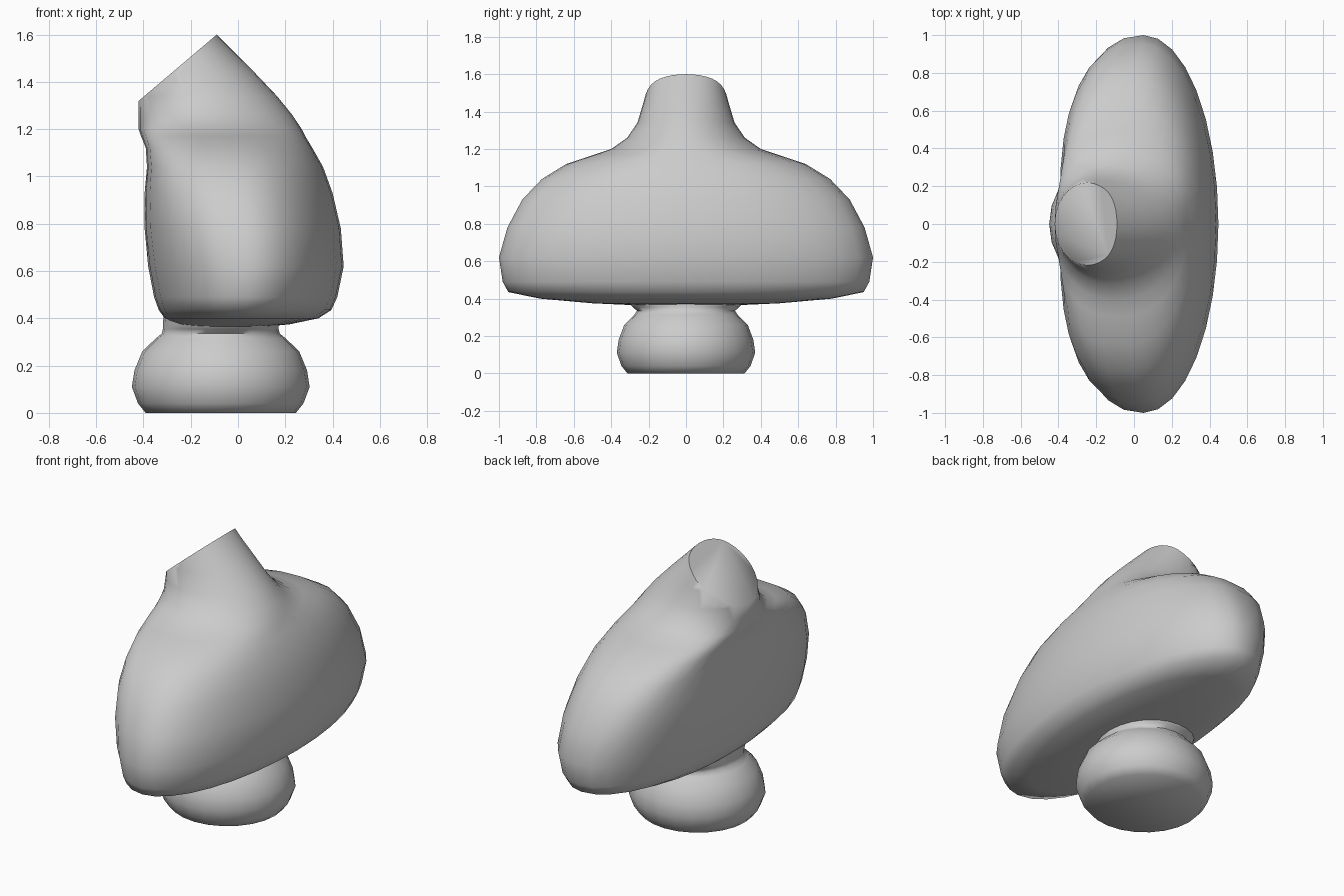
import bpy, bmesh
from math import cos, sin, pi, radians
from mathutils import Vector

if "Cube" in bpy.data.objects:
    bpy.data.objects.remove(bpy.data.objects["Cube"])


def power(v, e):
    return (1 if v >= 0 else -1) * abs(v) ** e


def loft(name, rings, sides, cut=None, angle=75):
    """Stack rings: (z, x_min, x_max, half_y, tip_x, left exponent, right exponent)."""
    bm = bmesh.new()
    loops = []
    for z, x0, x1, w, tip, pl, pr in rings:
        loop = []
        for i in range(sides):
            t = 2 * pi * i / sides
            p = pr if cos(t) > 0 else pl
            c, s = power(cos(t), 2 / p), power(sin(t), 2 / p)
            reach = x1 - tip if c > 0 else tip - x0
            loop.append(bm.verts.new((tip + reach * c, w * s, z)))
        loops.append(loop)
    for a, b in zip(loops, loops[1:]):
        for i in range(sides):
            j = (i + 1) % sides
            bm.faces.new((a[i], a[j], b[j], b[i]))
    bm.faces.new(loops[0][::-1])
    bm.faces.new(loops[-1])
    if cut:
        geom = bm.verts[:] + bm.edges[:] + bm.faces[:]
        bmesh.ops.bisect_plane(bm, geom=geom, plane_co=Vector(cut[0]),
                               plane_no=Vector(cut[1]), clear_outer=True)
        rim = [e for e in bm.edges if e.is_boundary]
        bmesh.ops.holes_fill(bm, edges=rim, sides=0)
    bmesh.ops.recalc_face_normals(bm, faces=bm.faces[:])
    mesh = bpy.data.meshes.new(name)
    bm.to_mesh(mesh)
    bm.free()
    ob = bpy.data.objects.new(name, mesh)
    bpy.context.collection.objects.link(ob)
    bpy.ops.object.select_all(action='DESELECT')
    bpy.context.view_layer.objects.active = ob
    ob.select_set(True)
    bpy.ops.object.shade_smooth_by_angle(angle=radians(angle))
    return ob


# Shouldered torso with a leaning neck, sliced off by a slanted plane
torso_rings = [
    (0.365, -0.22, 0.12, 0.28, -0.06, 2.0, 2.0),
    (0.375, -0.26, 0.22, 0.50, -0.02, 2.1, 2.0),
    (0.40, -0.31, 0.34, 0.78, 0.02, 2.2, 2.0),
    (0.435, -0.335, 0.395, 0.95, 0.03, 2.2, 2.0),
    (0.49, -0.355, 0.42, 0.98, 0.04, 2.2, 2.0),
    (0.62, -0.38, 0.447, 1.0, 0.05, 2.3, 2.0),
    (0.78, -0.395, 0.435, 0.955, 0.04, 2.6, 2.0),
    (0.93, -0.395, 0.40, 0.875, 0.02, 2.9, 2.0),
    (1.04, -0.385, 0.36, 0.77, 0.0, 3.2, 2.05),
    (1.12, -0.39, 0.315, 0.64, -0.03, 3.2, 2.1),
    (1.17, -0.41, 0.285, 0.49, -0.06, 2.7, 2.1),
    (1.20, -0.42, 0.27, 0.40, -0.09, 2.3, 2.05),
    (1.26, -0.42, 0.23, 0.315, -0.13, 2.0, 2.0),
    (1.34, -0.42, 0.165, 0.26, -0.17, 2.0, 2.0),
    (1.44, -0.42, 0.07, 0.23, -0.20, 2.0, 2.0),
    (1.53, -0.42, -0.02, 0.205, -0.23, 2.0, 2.0),
    (1.61, -0.42, -0.10, 0.19, -0.25, 2.0, 2.0),
]
loft("torso", torso_rings, 32, cut=((-0.09, 0, 1.6), (-0.28, 0, 0.33)))

# Squat round knob with a pinched neck: (z, half x, half y)
profile = [(0.0, 0.318, 0.313), (0.04, 0.35, 0.345), (0.11, 0.376, 0.37),
           (0.18, 0.365, 0.36), (0.26, 0.332, 0.33), (0.315, 0.275, 0.275),
           (0.335, 0.25, 0.262), (0.355, 0.245, 0.285), (0.38, 0.245, 0.31),
           (0.42, 0.24, 0.31)]
cx = -0.073
loft("base_knob", [(z, cx - r, cx + r, w, cx, 2.0, 2.0) for z, r, w in profile], 24)
